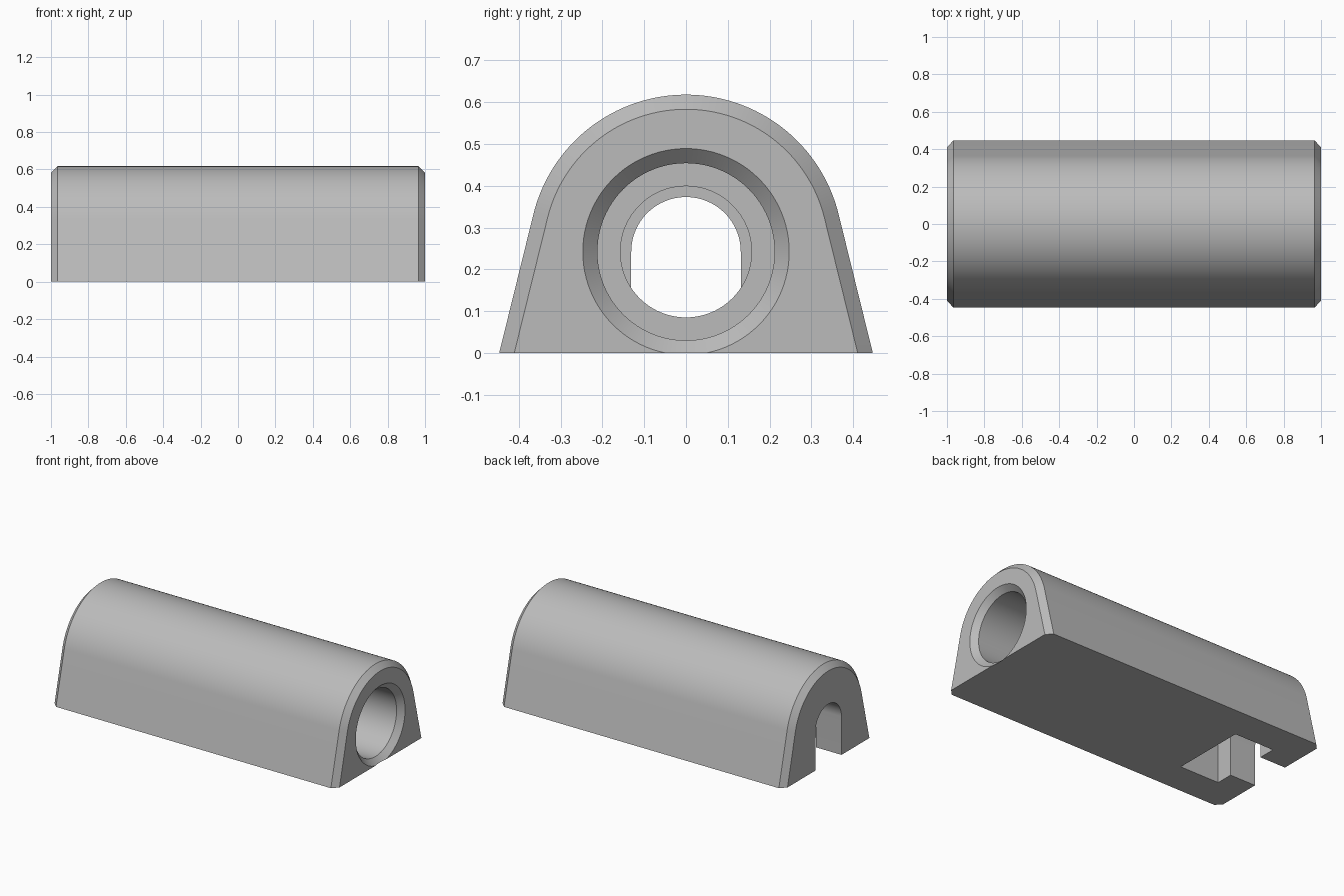
import bpy, bmesh, math

AXIS_Z = 0.242          # height of the bore axis
TANGENT = math.radians(13.85)

if "Cube" in bpy.data.objects:
    bpy.data.objects.remove(bpy.data.objects["Cube"])

grey = bpy.data.materials.new("light grey")
grey.use_nodes = True
grey.diffuse_color = (0.5, 0.5, 0.5, 1)
grey.node_tree.nodes["Principled BSDF"].inputs["Base Color"].default_value = (0.5, 0.5, 0.5, 1)


def arc(radius, start, end, steps):
    """Points (y, z) on an arc about the bore axis."""
    angles = [start + (end - start) * i / steps for i in range(steps + 1)]
    return [(radius * math.cos(a), AXIS_Z + radius * math.sin(a)) for a in angles]


def loft(name, sections):
    """Solid skinned through (x, outline) sections along x."""
    bm = bmesh.new()
    rings = [[bm.verts.new((x, y, z)) for y, z in outline] for x, outline in sections]
    count = len(rings[0])
    for a, b in zip(rings, rings[1:]):
        for i in range(count):
            j = (i + 1) % count
            bm.faces.new((a[i], a[j], b[j], b[i]))
    bm.faces.new(rings[0])
    bm.faces.new(rings[-1])
    bmesh.ops.recalc_face_normals(bm, faces=bm.faces)
    mesh = bpy.data.meshes.new(name)
    bm.to_mesh(mesh)
    bm.free()
    mesh.materials.append(grey)
    obj = bpy.data.objects.new(name, mesh)
    bpy.context.collection.objects.link(obj)
    return obj


def housing_outline(radius):
    """Round top with straight flanks tangent to it, flaring to the base."""
    foot = (radius + AXIS_Z * math.sin(TANGENT)) / math.cos(TANGENT)
    return [(foot, 0)] + arc(radius, TANGENT, math.pi - TANGENT, 64) + [(-foot, 0)]


def slot_outline(half_width):
    """Arched slot, open through the base."""
    return [(half_width, -0.1)] + arc(half_width, 0, math.pi, 48) + [(-half_width, -0.1)]


def circle(radius):
    return arc(radius, 0, math.tau, 96)[:-1]


# Housing with chamfered ends
housing = loft("housing", [(-1, housing_outline(0.341)), (-0.965, housing_outline(0.376)),
                           (0.965, housing_outline(0.376)), (1, housing_outline(0.341))])

# Chamfered stepped bore, wide pocket and narrow end slot
cutters = [
    loft("pocket_cutter", [(-0.82, slot_outline(0.24)), (-0.545, slot_outline(0.24))]),
    loft("end_slot_cutter", [(-1.1, slot_outline(0.131)), (-0.75, slot_outline(0.131))]),
    loft("bore_cutter", [(1.01, circle(0.257)), (0.965, circle(0.212)), (-0.42, circle(0.212)),
                         (-0.42, circle(0.157)), (-0.7, circle(0.157))]),
]
bpy.context.view_layer.objects.active = housing
for cutter in cutters:
    cutter.hide_render = True
    cut = housing.modifiers.new(cutter.name, 'BOOLEAN')
    cut.operation = 'DIFFERENCE'
    cut.solver = 'EXACT'
    cut.object = cutter
    bpy.ops.object.modifier_apply(modifier=cut.name)
    bpy.data.objects.remove(cutter)

# Smooth curves, sharp edges
bpy.ops.object.select_all(action='DESELECT')
housing.select_set(True)
bpy.ops.object.shade_smooth_by_angle(angle=math.radians(20))
